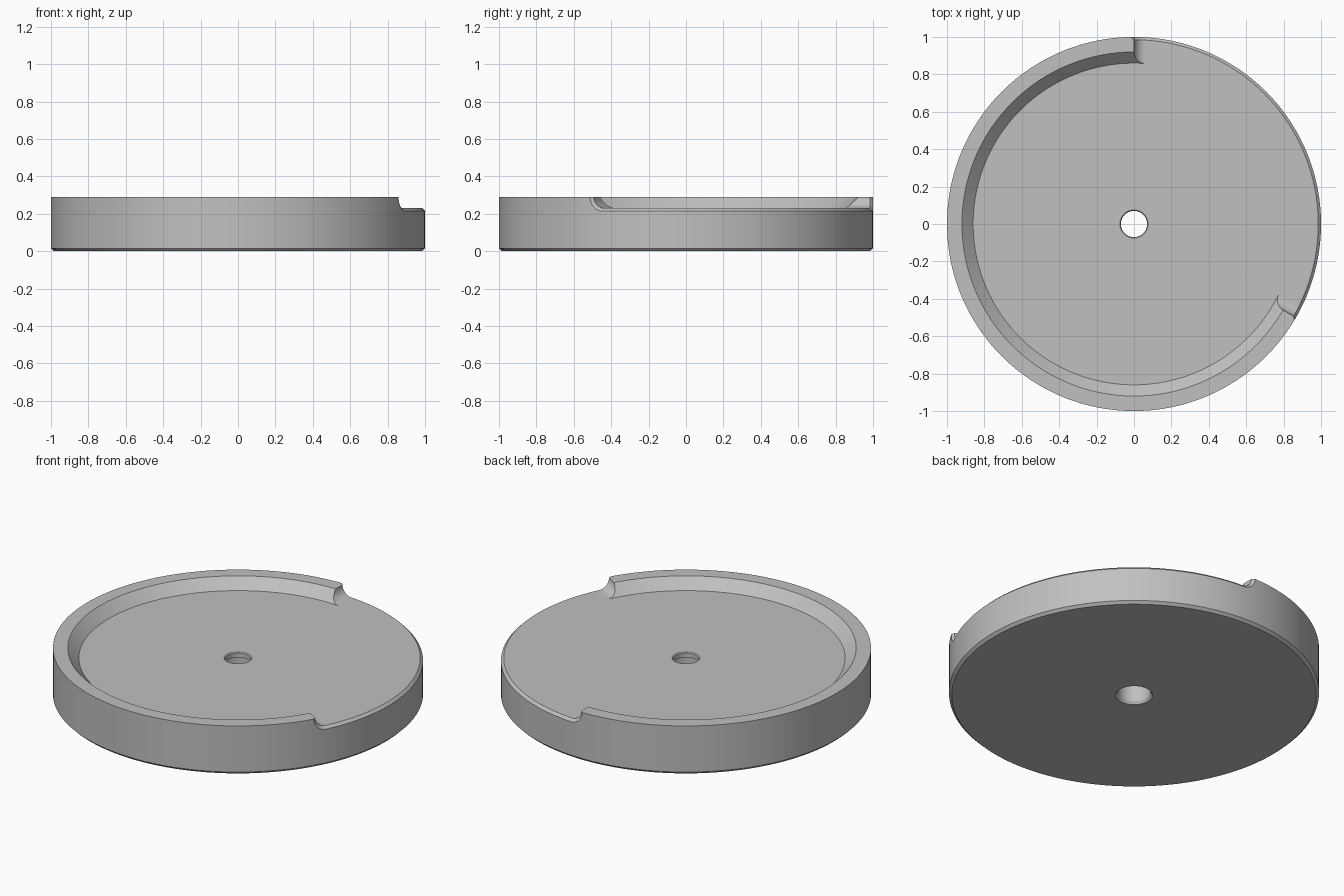
import bpy
import bmesh
from math import radians, asin, sin, cos, pi

cube = bpy.data.objects.get("Cube")
if cube:
    bpy.data.objects.remove(cube)

FLOOR, STEP, BEVEL = 0.23, 0.06, 0.015
INNER, HOLE, BORE = 0.86, 0.07, 0.09
RIM_START, RIM_END = radians(90), radians(330)
ARC_STEPS, RIM_STEPS, FLOOR_STEPS = 10, 128, 60


def polar(theta, r, z, shift=0.0):
    """Point on a circle, moved sideways so that the rim ends stay straight."""
    t = theta + asin(shift / max(r, 0.5))
    return (r * cos(t), r * sin(t), z)


def section(theta, height, shift=0.0, edge_shift=0.0, edge_z=None):
    """Closed radial slice, from the bore round over the top to the underside."""
    top = FLOOR + height
    edge_z = top if edge_z is None else edge_z
    return [
        polar(theta, BORE + 0.01, 0, shift),
        polar(theta, BORE, BEVEL, shift),
        polar(theta, BORE, FLOOR - 0.03, shift),
        polar(theta, HOLE, FLOOR - 0.03, shift),
        polar(theta, HOLE, FLOOR - 0.005, shift),
        polar(theta, HOLE + 0.005, FLOOR, shift),
        polar(theta, INNER, FLOOR, shift),
        polar(theta, INNER + height, top, shift),
        polar(theta, 1 - BEVEL, top, shift),
        polar(theta, 1, edge_z, edge_shift),
        polar(theta, 1, BEVEL, shift),
        polar(theta, 1 - BEVEL, 0, shift),
    ]


def rim_end(theta, side):
    """Slices of the concave end of the rim, from the top down to the floor."""
    slices = []
    for i in range(ARC_STEPS + 1):
        a = i / ARC_STEPS * pi / 2
        outer = STEP + BEVEL
        slices.append(section(
            theta, STEP * (1 - sin(a)),
            side * STEP * (1 - cos(a)),
            side * (STEP - outer * cos(a)),
            FLOOR + STEP - outer * sin(a)))
    return slices


# Slices all the way round: rim end, raised rim, rim end, open floor
slices = rim_end(RIM_START, -1)[::-1]
for i in range(1, RIM_STEPS):
    slices.append(section(RIM_START + (RIM_END - RIM_START) * i / RIM_STEPS, STEP))
slices += rim_end(RIM_END, 1)
gap = radians(5)
for i in range(FLOOR_STEPS + 1):
    span = RIM_START + 2 * pi - RIM_END - 2 * gap
    slices.append(section(RIM_END + gap + span * i / FLOOR_STEPS, 0, 0, 0, FLOOR - BEVEL))

# Skin the slices into one closed body
bm = bmesh.new()
rings = [[bm.verts.new(p) for p in s] for s in slices]
for a, b in zip(rings, rings[1:] + rings[:1]):
    for j in range(len(a)):
        k = (j + 1) % len(a)
        bm.faces.new((a[j], a[k], b[k], b[j]))
bmesh.ops.remove_doubles(bm, verts=bm.verts, dist=0.00005)
bmesh.ops.recalc_face_normals(bm, faces=bm.faces)

mesh = bpy.data.meshes.new("rimmed_disc")
bm.to_mesh(mesh)
bm.free()
disc = bpy.data.objects.new("rimmed_disc", mesh)
bpy.context.collection.objects.link(disc)

# Plain grey finish
grey = bpy.data.materials.new("light_grey")
grey.use_nodes = True
colour = (0.53, 0.53, 0.53, 1)
grey.diffuse_color = colour
grey.node_tree.nodes["Principled BSDF"].inputs["Base Color"].default_value = colour
mesh.materials.append(grey)

# Smooth curved walls, sharp corners
bpy.ops.object.select_all(action="DESELECT")
disc.select_set(True)
bpy.context.view_layer.objects.active = disc
bpy.ops.object.shade_smooth_by_angle(angle=radians(30))
